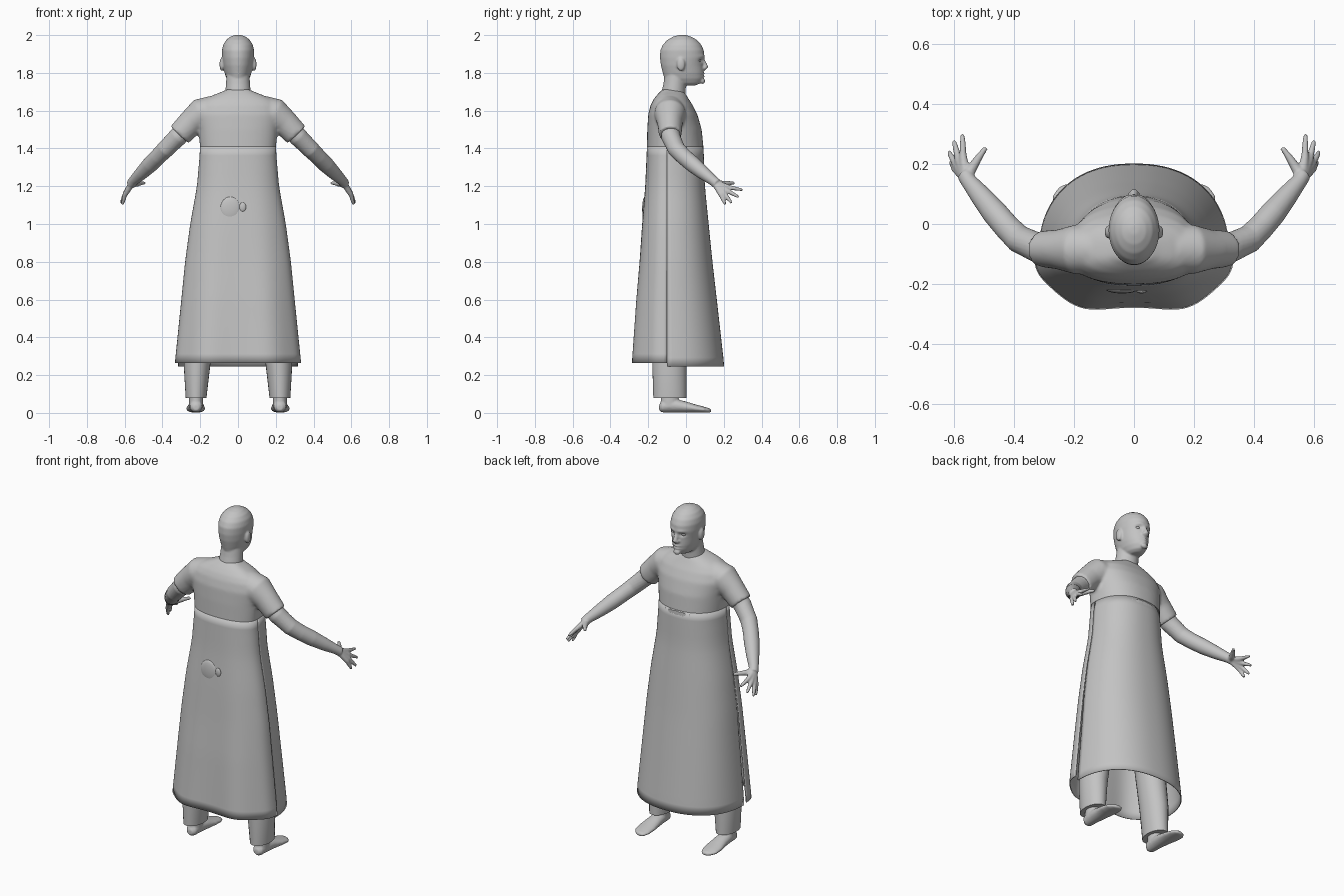
import bpy, bmesh, math
from mathutils import Vector, Matrix

if "Cube" in bpy.data.objects:
    bpy.data.objects.remove(bpy.data.objects["Cube"])

grey = bpy.data.materials.new("plain_grey")
grey.diffuse_color = (0.55, 0.55, 0.55, 1)
grey.use_nodes = True
grey.node_tree.nodes["Principled BSDF"].inputs["Base Color"].default_value = grey.diffuse_color
X = Vector((1, 0, 0))


def loft(bm, rings, closed=True):
    """Skin a list of point rings; closed rings are capped at both ends."""
    vs = [[bm.verts.new(p) for p in r] for r in rings]
    n = len(vs[0])
    for a, b in zip(vs, vs[1:]):
        for i in range(n if closed else n - 1):
            j = (i + 1) % n
            bm.faces.new((a[i], a[j], b[j], b[i]))
    if closed:
        bm.faces.new(vs[0][::-1])
        bm.faces.new(vs[-1])


def tube(bm, stations, axis=None, n=20):
    """Elliptical tube through stations (x, y, z, radius_u, radius_v)."""
    pts = [Vector(s[:3]) for s in stations]
    rings = []
    for i, s in enumerate(stations):
        t = Vector(axis) if axis else pts[min(i + 1, len(pts) - 1)] - pts[max(i - 1, 0)]
        t.normalize()
        u = (X - t * t.dot(X)).normalized()
        v = t.cross(u)
        rings.append([pts[i] + u * s[3] * math.cos(a) + v * s[4] * math.sin(a)
                      for a in (2 * math.pi * k / n for k in range(n))])
    loft(bm, rings)


def blob(bm, c, r):
    """Ellipsoid at c with radii r."""
    m = Matrix.Translation(c) @ Matrix.Diagonal((*r, 1))
    bmesh.ops.create_uvsphere(bm, u_segments=20, v_segments=12, radius=1, matrix=m)


def make(name, bm, voxel=0, smooth=0, side=1, recalc=True):
    """Turn bm into an object, optionally mirrored and fused into one skin."""
    for v in bm.verts:
        v.co.x *= side
    if recalc:
        bmesh.ops.recalc_face_normals(bm, faces=bm.faces)
    me = bpy.data.meshes.new(name)
    bm.to_mesh(me)
    bm.free()
    ob = bpy.data.objects.new(name, me)
    bpy.context.collection.objects.link(ob)
    if voxel:
        m = ob.modifiers.new("fuse", 'REMESH')
        m.mode, m.voxel_size = 'VOXEL', voxel
        m = ob.modifiers.new("soften", 'SMOOTH')
        m.factor, m.iterations = 0.5, smooth
        bpy.context.view_layer.update()
        dg = bpy.context.evaluated_depsgraph_get()
        new = bpy.data.meshes.new_from_object(ob.evaluated_get(dg))
        ob.modifiers.clear()
        ob.data = new
    ob.data.materials.clear()
    ob.data.materials.append(grey)
    bpy.ops.object.select_all(action='DESELECT')
    ob.select_set(True)
    bpy.context.view_layer.objects.active = ob
    bpy.ops.object.shade_smooth_by_angle(angle=math.radians(50))
    return ob


# Gown outline by height: z, half width, back y, front y
GOWN = [(.255, .335, -.292, .202), (.6, .30, -.268, .163), (.8, .28, -.25, .14),
        (1.0, .253, -.235, .12), (1.2, .217, -.217, .10), (1.4, .20, -.207, .093),
        (1.5, .21, -.205, .083), (1.58, .225, -.20, .06), (1.63, .212, -.187, .035),
        (1.66, .18, -.172, .015), (1.685, .125, -.152, 0), (1.70, .085, -.137, -.01),
        (1.712, .06, -.125, -.03)]
CY = -.10


def gown_at(z):
    for a, b in zip(GOWN, GOWN[1:]):
        if z <= b[0]:
            f = max(0, (z - a[0]) / (b[0] - a[0]))
            return [p + (q - p) * f for p, q in zip(a, b)][1:]
    return GOWN[-1][1:]


def gown_point(z, a, tuck=0):
    hw, yb, yf = gown_at(z)
    c, s = math.cos(a), math.sin(a)
    flare = max(0, (1.4 - z) / 1.15)
    x = hw * (1 - tuck * flare) * math.copysign(abs(c) ** .88, c)
    y = (yf - CY if s > 0 else CY - yb) * math.copysign(abs(s) ** .88, s)
    if s < 0:  # hanging folds in the back panel
        y *= 1 - .06 * flare * math.cos(6 * (a - 1.5 * math.pi))
    return Vector((x, CY + y, z))


# Shirt top with short sleeves
bm = bmesh.new()
levels = [1.36, 1.40, 1.45, 1.5, 1.54, 1.58, 1.605, 1.63, 1.645, 1.66, 1.672, 1.685, 1.70, 1.712]
loft(bm, [[gown_point(z, 2 * math.pi * k / 64) for k in range(64)] for z in levels])
for s in (1, -1):
    tube(bm, [(s * .13, -.085, 1.60, .08, .08), (s * .195, -.085, 1.583, .083, .083),
              (s * .25, -.085, 1.535, .07, .067), (s * .31, -.083, 1.472, .065, .06)], n=28)
make("shirt_top", bm, .009, 5)

# Front and back panels, parted by a slit along each side
for name, a0, tuck, hem in (("front_panel", 0, .05, .245), ("back_panel", math.pi, 0, .265)):
    bm = bmesh.new()
    rows = []
    for i in range(25):
        z = 1.41 + (hem - 1.41) * i / 24
        rows.append([gown_point(z, a0 + math.pi * k / 48, tuck) for k in range(49)])
    loft(bm, rows[::-1], closed=False)
    ob = make(name, bm, recalc=False)
    m = ob.modifiers.new("cloth", 'SOLIDIFY')
    m.thickness, m.offset = .005, -1

# Small bulge in the back of the gown
bm = bmesh.new()
blob(bm, (-.04, -.218, 1.08), (.055, .014, .065))
blob(bm, (.025, -.224, 1.09), (.018, .008, .025))
make("back_bulge", bm)

# Head, neck, nose and ears: z, half width, back y, front y
HEAD = [(1.733, .028, -.05, .05), (1.745, .046, -.09, .077), (1.77, .061, -.115, .091),
        (1.80, .071, -.123, .093), (1.84, .079, -.133, .091), (1.88, .084, -.138, .098),
        (1.92, .085, -.136, .094), (1.95, .078, -.122, .08), (1.975, .062, -.098, .057),
        (1.992, .04, -.068, .027), (2.001, .015, -.035, -.003)]
bm = bmesh.new()
tube(bm, [(0, (b + f) / 2, z, w, (f - b) / 2) for z, w, b, f in HEAD], axis=(0, 0, 1), n=40)
tube(bm, [(0, -.072, 1.64, .078, .066), (0, -.066, 1.70, .067, .064),
          (0, -.06, 1.74, .064, .06), (0, -.05, 1.80, .06, .06)], axis=(0, 0, 1), n=32)
tube(bm, [(0, .088, 1.875, .009, .008), (0, .098, 1.85, .011, .011),
          (0, .106, 1.831, .014, .013), (0, .094, 1.82, .016, .010)])
blob(bm, (0, .087, 1.757), (.022, .014, .016))
for s in (1, -1):
    blob(bm, (s * .086, -.027, 1.845), (.012, .022, .036))
    blob(bm, (s * .012, .098, 1.826), (.010, .010, .008))
head = make("head", bm, .0055, 4)
# Press in eye sockets and the mouth line, raise lips and brow
for v in head.data.vertices:
    x, y, z = v.co
    if y > .03:
        def bump(cx, cz, rx, rz):
            return math.exp(-((abs(x) - cx) / rx) ** 2 - ((z - cz) / rz) ** 2)
        v.co.y += (-.012 * bump(.031, 1.866, .017, .012) + .004 * bump(.03, 1.888, .024, .008)
                   + .007 * bump(0, 1.796, .02, .006) + .007 * bump(0, 1.782, .018, .006)
                   - .005 * bump(0, 1.789, .024, .003))

for s, side in ((1, "right"), (-1, "left")):
    # Eye
    bm = bmesh.new()
    blob(bm, (.031, .066, 1.866), (.015, .0135, .010))
    make(side + "_eye", bm, side=s)

    # Arm and hand
    bm = bmesh.new()
    tube(bm, [(.24, -.085, 1.545, .05, .05), (.32, -.08, 1.46, .051, .051),
              (.385, -.05, 1.395, .047, .047), (.425, -.01, 1.355, .044, .044),
              (.465, .037, 1.315, .043, .043), (.51, .092, 1.27, .036, .036),
              (.552, .143, 1.23, .027, .027), (.565, .165, 1.212, .027, .027)])
    wrist = (.56, .152, 1.218)
    fingers = [((.571, .225, 1.195), (.573, .30, 1.180)), ((.587, .218, 1.177), (.602, .279, 1.142)),
               ((.597, .203, 1.162), (.619, .241, 1.111)), ((.598, .185, 1.155), (.612, .208, 1.103))]
    for knuckle, tip in fingers:
        tube(bm, [(*wrist, .018, .018), (*knuckle, .0135, .0135)], n=12)
        mid = Vector(knuckle).lerp(Vector(tip), .55)
        tube(bm, [(*knuckle, .0125, .0125), (*mid, .0105, .0105), (*tip, .007, .007)], n=12)
        blob(bm, knuckle, (.013, .013, .013))
    tube(bm, [(.56, .155, 1.215, .02, .02), (.535, .197, 1.213, .016, .016),
              (.515, .228, 1.216, .012, .012), (.495, .255, 1.217, .008, .008)], n=12)
    make(side + "_arm", bm, .005, 4, side=s)

    # Trouser leg
    bm = bmesh.new()
    tube(bm, [(.222, -.085, .08, .055, .088), (.217, -.088, .25, .07, .09),
              (.175, -.09, .6, .085, .09), (.125, -.085, 1.0, .11, .095)], axis=(0, 0, 1), n=28)
    make(side + "_trouser_leg", bm, side=s)

    # Bare foot
    bm = bmesh.new()
    tube(bm, [(.222, -.142, .028, .015, .015), (.222, -.128, .034, .032, .031),
              (.222, -.07, .039, .038, .037), (.222, -.01, .032, .043, .031),
              (.224, .05, .023, .050, .022), (.224, .095, .017, .047, .016),
              (.22, .122, .013, .032, .012), (.215, .133, .011, .015, .007)],
         axis=(0, 1, 0), n=24)
    tube(bm, [(.222, -.085, .03, .037, .05), (.222, -.087, .13, .036, .045)], axis=(0, 0, 1))
    make(side + "_foot", bm, .005, 3, side=s)
